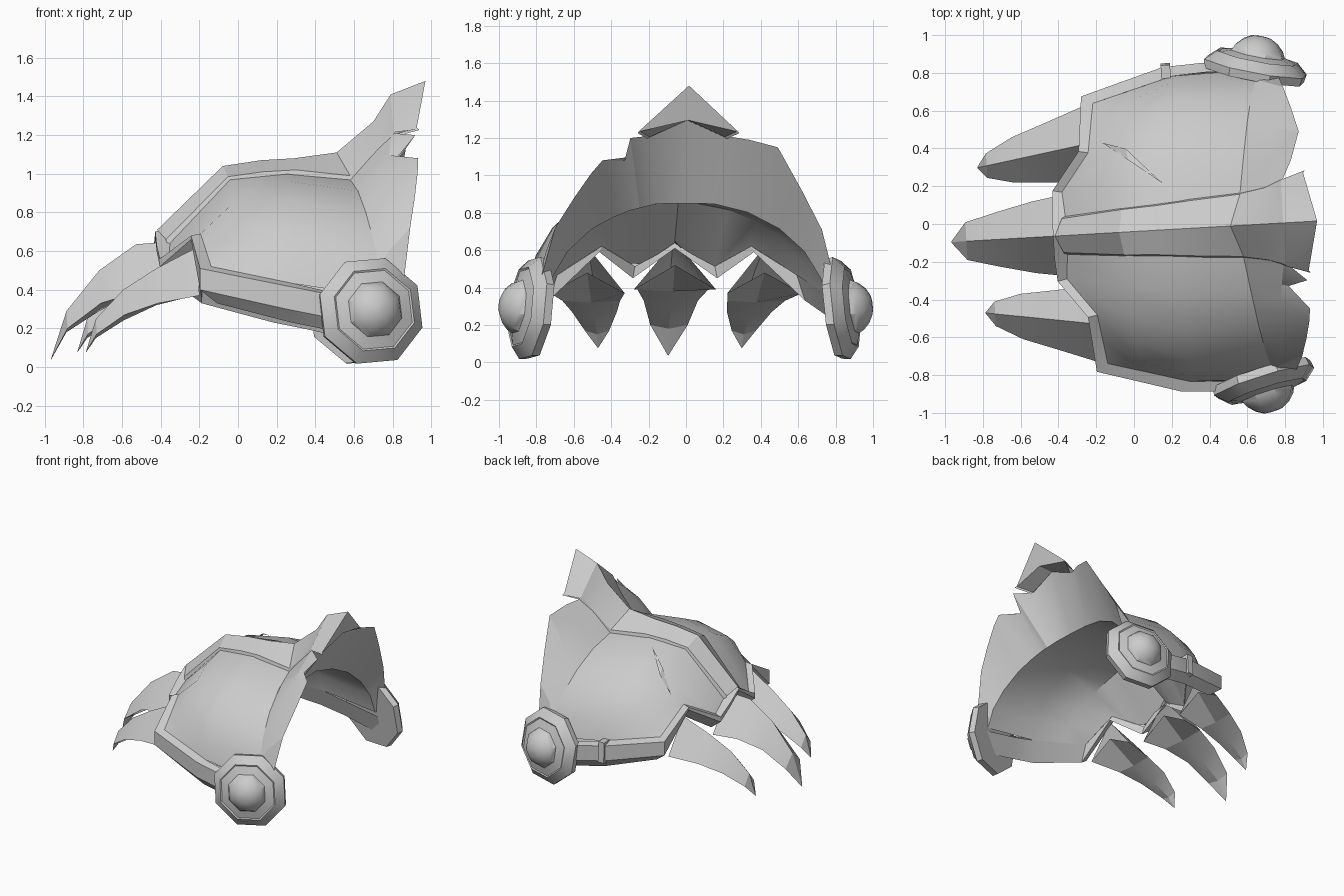
import bpy, bmesh, math
from mathutils import Vector

if "Cube" in bpy.data.objects:
    bpy.data.objects.remove(bpy.data.objects["Cube"])

grey = bpy.data.materials.new("plain_grey")
grey.diffuse_color = (0.6, 0.6, 0.6, 1)
grey.use_nodes = True
grey.node_tree.nodes["Principled BSDF"].inputs["Base Color"].default_value = grey.diffuse_color
YAW = math.radians(3.3)
PIVOT = 0.69


def place(p):
    """Local (along, across, up) to world: the whole piece is slightly yawed."""
    u, v, z = p
    c, s = math.cos(YAW), math.sin(YAW)
    return Vector((PIVOT + (u - PIVOT) * c - v * s, (u - PIVOT) * s + v * c, z))


def finish(bm, name, angle=20):
    bmesh.ops.remove_doubles(bm, verts=bm.verts, dist=0.0005)
    bmesh.ops.recalc_face_normals(bm, faces=bm.faces)
    me = bpy.data.meshes.new(name)
    bm.to_mesh(me)
    bm.free()
    me.materials.append(grey)
    for f in me.polygons:
        f.use_smooth = True
    me.set_sharp_from_angle(angle=math.radians(angle))
    ob = bpy.data.objects.new(name, me)
    bpy.context.collection.objects.link(ob)
    return ob


def skin(name, rows, closed=False, caps=(), angle=20):
    """Skin a list of equally long point rows; caps lists the rows to close."""
    bm = bmesh.new()
    vs = [[bm.verts.new(place(p)) for p in r] for r in rows]
    n = len(rows[0])
    for a, b in zip(vs, vs[1:]):
        for i in range(n if closed else n - 1):
            j = (i + 1) % n
            bm.faces.new((a[i], a[j], b[j], b[i]))
    for c in caps:
        bm.faces.new(vs[c])
    return finish(bm, name, angle)


def side(row, s):
    return [(u, v * s, z) for u, v, z in row]


def resample(row, params=(0, .5, .8, 1.3, 2, 3, 4, 5)):
    """Eight columns instead of six, for the side with the chipped flange."""
    out = []
    for t in params:
        i = min(int(t), len(row) - 2)
        out.append(tuple(Vector(row[i]).lerp(Vector(row[i + 1]), t - i)))
    return out


def inward(p):
    """Outer shell point to lining point; the shell is thicker near the top."""
    t = min(max((p[2] - .4) / .6, 0), 1)
    return (p[0] + .03, p[1] * .93, p[2] - .05 - .08 * t * t)


# Half cross-sections of the shell, ridge edge down to lower rim
PANEL = [
    [(-.36, .10, .64), (-.37, .23, .57), (-.295, .33, .63), (-.22, .43, .69), (-.20, .56, .605), (-.18, .69, .52)],
    [(-.05, .12, .97), (-.06, .28, .93), (-.05, .45, .85), (-.03, .58, .75), (-.01, .68, .62), (0, .74, .48)],
    [(.25, .14, 1.0), (.25, .34, .96), (.25, .54, .86), (.25, .69, .72), (.25, .78, .57), (.25, .81, .43)],
    [(.57, .165, .97), (.60, .36, .91), (.63, .54, .80), (.66, .68, .66), (.69, .77, .51), (.70, .82, .36)],
]
CREASE = [(.78, .21, 1.2), (.76, .355, 1.07), (.745, .51, .94), (.735, .645, .77), (.735, .75, .60), (.745, .83, .33)]
FLANGE = [(.79, .21, 1.21), (.85, .33, 1.19), (.90, .48, 1.15), (.865, .61, .92), (.83, .72, .71), (.79, .83, .28)]
CHIPPED = [FLANGE[0], (.90, .31, 1.20), (.80, .335, 1.08), (.905, .46, 1.08), (.90, .52, 1.01),
           (.88, .61, .88), (.85, .71, .72), (.79, .83, .28)]

# Lower rim: panel edge and outer bottom edge, centre of front to the back
RIM_TOP = [(-.40, 0, .71), (-.36, .10, .64), (-.37, .23, .57), (-.22, .43, .69), (-.18, .69, .52),
           (.25, .81, .43), (.42, .82, .39), (.72, .82, .33)]
RIM_LOW = [(-.43, 0, .68), (-.43, .12, .60), (-.42, .24, .52), (-.27, .44, .66), (-.24, .73, .40),
           (.20, .86, .30), (.40, .87, .26), (.74, .86, .18)]


def rim_section(p, b):
    du = .09 if b[0] < -.2 else .03
    return [p, (b[0], b[1], p[2] - .01), b, (b[0] + du, b[1] * .94, b[2] - .07), inward(p)]


def claw(name, stations, tip, v_root, v_tip):
    """Curved diamond-section claw; stations hold u, top z, half width, edge z, bottom z."""
    rows = []
    u0 = stations[0][0]
    for u, top, w, mid, low in stations:
        v = v_root + (v_tip - v_root) * (u - u0) / (tip[0] - u0)
        rows.append([(u, v, top), (u, v + w, mid), (u, v, low), (u, v - w, mid)])
    rows.append([(tip[0], v_tip + a, tip[1] + b) for a, b in ((0, .003), (.003, 0), (0, -.003), (-.003, 0))])
    skin(name, rows, closed=True, caps=[-1])


def boss(name, s):
    """Octagonal plate with a rounded stud."""
    tilt = math.radians(14)
    n = Vector((math.sin(tilt), s * math.cos(tilt), .12)).normalized()
    a = Vector((math.cos(tilt), -s * math.sin(tilt), 0))
    b = a.cross(n).normalized()
    c = Vector((.68 if s > 0 else .63, s * .79, .285))
    profile = [(.02, 0), (.28, 0), (.288, .045), (.225, .10), (.215, .095), (.15, .115),
               (.135, .145), (.10, .18), (.055, .205), (.004, .21)]
    rows = []
    for r, d in profile:
        ring = [math.radians(22.5 + 5 * s + 45 * k) for k in range(8)]
        rows.append([tuple(c + n * d + a * (r * math.cos(t)) + b * (r * math.sin(t))) for t in ring])
    skin(name, rows, closed=True, caps=[0, -1], angle=34)


for s, tag in ((1, "left"), (-1, "right")):
    # Domed side panel
    skin("panel_" + tag, [side(r, s) for r in PANEL], angle=50)
    # Flared back flange
    if s > 0:
        flange = [PANEL[-1], CREASE, FLANGE]
    else:
        flange = [resample(PANEL[-1]), resample(CREASE), CHIPPED]
    skin("flange_" + tag, [side(r, s) for r in flange], angle=16)
    # Zigzag lower rim
    skin("rim_" + tag, [side(rim_section(p, b), s) for p, b in zip(RIM_TOP, RIM_LOW)])
    # Round side boss
    boss("boss_" + tag, s)
    # Outer claw
    claw("claw_" + tag, [(-.24, .62, .20, .37, .48), (-.45, .51, .155, .33, .32), (-.62, .40, .12, .27, .24),
                         (-.76, .25, .065, .17, .15)], (-.81, .08), s * .475, s * .385)

# Middle claw
claw("claw_middle", [(-.34, .65, .22, .39, .52), (-.53, .635, .19, .39, .38), (-.72, .50, .145, .33, .29),
                     (-.89, .29, .10, .20, .18)], (-.97, .04), 0, 0)

# Inner lining of the shell
MID = [(-.37, 0, .64), (-.02, 0, .86), (.28, 0, .875), (.60, 0, .85), (.80, 0, 1.295)]
lining = []
for i, m in enumerate(MID):
    if i < 4:
        left = [inward(p) for p in PANEL[i]]
        right = resample(left)
    else:
        left, right = FLANGE, CHIPPED
    lining.append(side(right, -1)[::-1] + [m] + list(left))
skin("inner_lining", lining, angle=30)

# Raised central ridge and crest: mid u, mid z, edge u, edge v, edge z
RIDGE = [(-.42, .71, -.38, .09, .66), (-.08, 1.04, -.06, .12, .985), (.12, 1.07, .12, .13, 1.01),
         (.29, 1.08, .29, .145, 1.02), (.51, 1.11, .57, .165, .99), (.70, 1.27, .70, .19, 1.12),
         (.79, 1.41, .79, .22, 1.225), (.97, 1.48, .91, .26, 1.24), (.925, 1.295, .909, .258, 1.235),
         (.80, 1.295, .80, .20, 1.205)]
rows = []
for mu, mz, eu, ev, ez in RIDGE:
    drop = .04 if eu < .75 else .01
    half = [(eu, ev, ez), (eu + .01, ev + .012, ez - drop)]
    rows.append(side(half, -1)[::-1] + [(mu, 0, mz)] + half)
skin("ridge_crest", rows, angle=15)

# Small clip on the left rim
skin("rim_clip", [[(u, .80, .45), (u, .87, .45), (u, .88, .29), (u, .80, .27)] for u in (.19, .24)],
     closed=True, caps=[0, -1])

# Scratch on the left panel
skin("scratch", [[(-.14, .475, .765), (-.14, .478, .765)], [(-.02, .44, .885), (-.01, .38, .91)],
                 [(.16, .25, .985), (.162, .252, .985)]])
